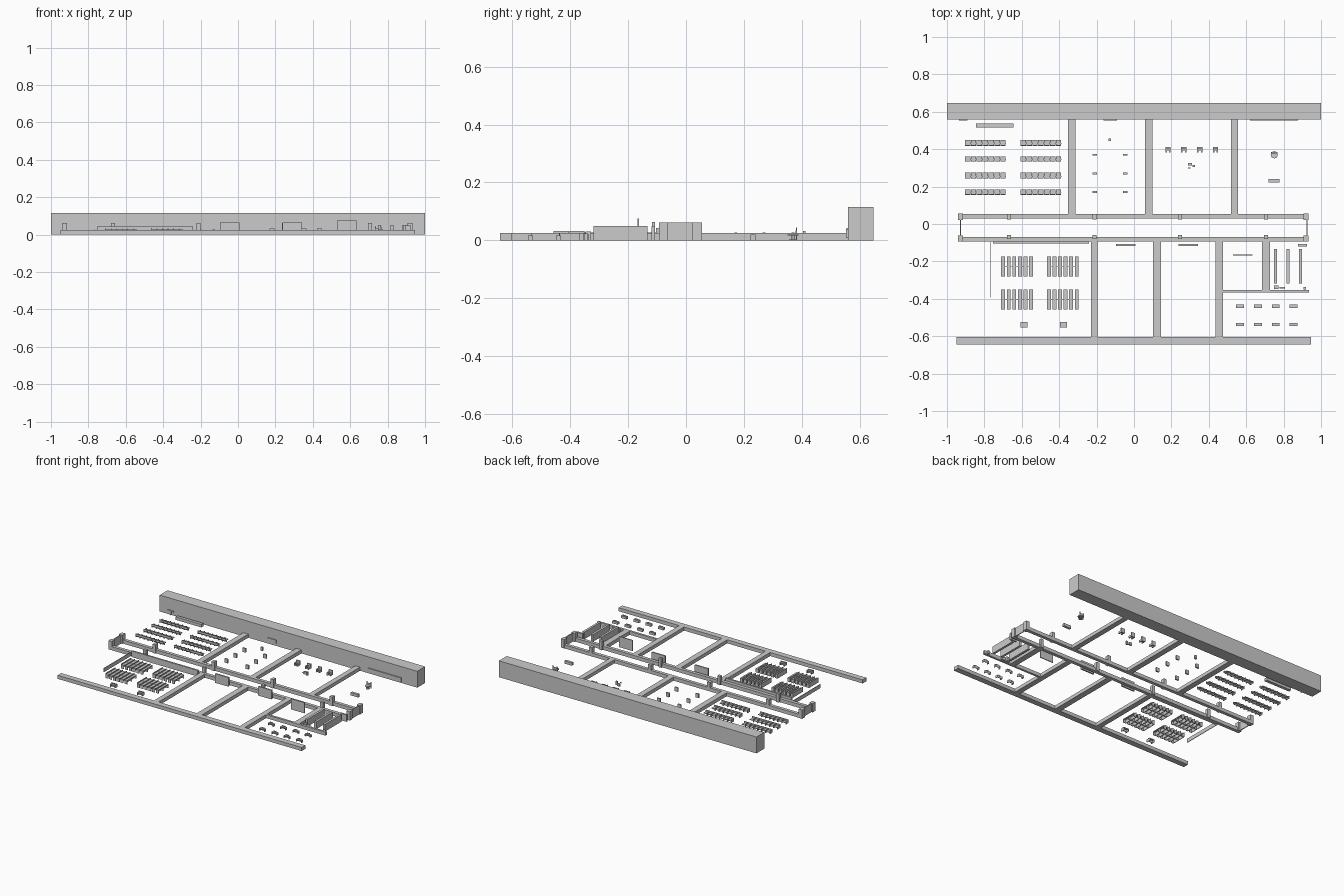
import bpy, bmesh
from mathutils import Matrix, Vector


def build(name, boxes, cyls=()):
    """One object from boxes (x0, x1, y0, y1, z0, z1) and cylinders (x, y, r, z0, z1)."""
    bm = bmesh.new()
    for x0, x1, y0, y1, z0, z1 in boxes:
        m = Matrix.Translation(((x0 + x1) / 2, (y0 + y1) / 2, (z0 + z1) / 2))
        m = m @ Matrix.Diagonal((x1 - x0, y1 - y0, z1 - z0, 1))
        bmesh.ops.create_cube(bm, size=1, matrix=m)
    for x, y, r, z0, z1 in cyls:
        bmesh.ops.create_cone(bm, cap_ends=True, segments=16, radius1=r, radius2=r, depth=z1 - z0,
                              matrix=Matrix.Translation((x, y, (z0 + z1) / 2)))
    me = bpy.data.meshes.new(name)
    bm.to_mesh(me)
    bm.free()
    ob = bpy.data.objects.new(name, me)
    bpy.context.collection.objects.link(ob)
    return ob


def table(x0, x1, y0, y1, h, t=0.004, leg=0.004):
    """Table top with two side panels."""
    return [(x0, x1, y0, y1, h - t, h),
            (x0, x0 + leg, y0, y1, 0, h - t), (x1 - leg, x1, y0, y1, 0, h - t)]


# Outer walls
build("rear_wall", [(-1, 1, 0.56, 0.647, 0, 0.115)])
build("front_wall", [(-0.95, 0.945, -0.643, -0.603, 0, 0.025)])

# Corridor walls, pillars and end doors
H = 0.025
build("corridor_rear_wall", [(-0.93, 0.93, 0.03, 0.053, 0, H)])
build("corridor_front_wall", [(-0.93, 0.93, -0.093, -0.07, 0, H)])
pillars = []
for x in (-0.669, -0.212, 0.246, 0.705):
    pillars += [(x - 0.011, x + 0.011, 0.024, 0.053, 0, 0.062),
                (x - 0.011, x + 0.011, -0.08, -0.06, 0, 0.062)]
for x in (-0.927, 0.92):
    pillars += [(x - 0.013, x + 0.013, 0.022, 0.055, 0, 0.062),
                (x - 0.013, x + 0.013, -0.093, -0.062, 0, 0.062)]
build("corridor_pillars", pillars)
build("corridor_end_doors", [(x - 0.003, x + 0.003, -0.07, 0.03, 0, 0.061) for x in (-0.927, 0.924)])

# Room partitions
build("rear_room_walls", [(a, b, 0.053, 0.56, 0, H) for a, b in ((-0.352, -0.312), (0.06, 0.1), (0.518, 0.555))])
build("front_room_walls", [(a, b, -0.603, -0.093, 0, H) for a, b in ((-0.231, -0.194), (0.102, 0.144), (0.437, 0.475))])
build("washroom_side_wall", [(0.685, 0.727, -0.353, -0.093, 0, H)])
build("washroom_front_wall", [(0.475, 0.936, -0.367, -0.352, 0, H)])

# Display boards
build("standing_boards", [(-0.095, 0.007, -0.117, -0.107, 0, 0.064),
                          (0.239, 0.341, -0.117, -0.107, 0, 0.064),
                          (0.53, 0.633, -0.168, -0.162, 0, 0.075)])
build("long_board", [(-0.755, -0.24, -0.104, -0.093, 0, 0.043)])
build("side_screen", [(-0.77, -0.766, -0.392, -0.093, 0, 0.027)])
build("wall_boards", [(0.62, 0.877, 0.553, 0.56, 0.008, 0.038),
                      (-0.163, -0.092, 0.554, 0.56, 0.02, 0.043)])
build("wall_shelf", [(-0.935, -0.89, 0.553, 0.56, 0.026, 0.032), (-0.917, -0.909, 0.553, 0.56, 0, 0.026)])

# Lecture room: counter and joined seat rows
build("lecture_counter", [(-0.845, -0.645, 0.515, 0.537, 0, 0.021)])
for x0 in (-0.904, -0.607):
    for y0, y1 in ((0.418, 0.45), (0.333, 0.362), (0.242, 0.275), (0.155, 0.184)):
        row = []
        for i in range(7):
            a = x0 + i * 0.0315
            row += [(a, a + 0.029, y0, y1, 0.009, 0.013),
                    (a, a + 0.029, y0, y0 + 0.005, 0.013, 0.024),
                    (a, a + 0.004, y0, y1, 0, 0.018)]
        row.append((x0, x0 + 0.22, y0 + 0.01, y0 + 0.014, 0, 0.011))
        build("seat_row", row)

# Study room: clusters of narrow desks with a central divider
for x0 in (-0.71, -0.465):
    for y0 in (-0.282, -0.458):
        parts = [(x0, x0 + 0.17, y0 + 0.051, y0 + 0.055, 0, 0.027)]
        for i in range(6):
            a = x0 + i * 0.0297
            parts += [(a, a + 0.021, y0, y0 + 0.107, 0.022, 0.026),
                      (a, a + 0.004, y0, y0 + 0.107, 0, 0.033),
                      (a + 0.004, a + 0.021, y0, y0 + 0.004, 0, 0.022),
                      (a + 0.004, a + 0.021, y0 + 0.103, y0 + 0.107, 0, 0.022)]
        build("desk_cluster", parts)
for x in (-0.588, -0.377):
    build("study_bench", table(x - 0.019, x + 0.019, -0.553, -0.523, 0.02)
          + [(x - 0.019, x + 0.019, -0.54, -0.536, 0, 0.026)])

# Exhibition room: upright panels
panels = []
for x in (-0.21, -0.048):
    for y in (0.37, 0.27, 0.172):
        panels += [(x - 0.012, x + 0.012, y - 0.005, y + 0.005, 0, 0.028)]
panels.append((-0.135, -0.122, 0.445, 0.456, 0, 0.026))
build("exhibit_panels", panels)

# Office: bracket-shaped workplaces and a small centre stand
for i in range(4):
    x = 0.182 + i * 0.0845
    build("office_chair", [(x - 0.014, x + 0.014, 0.404, 0.412, 0, 0.032),
                           (x - 0.014, x - 0.006, 0.382, 0.404, 0, 0.021),
                           (x + 0.006, x + 0.014, 0.382, 0.404, 0, 0.014),
                           (x - 0.006, x + 0.006, 0.394, 0.404, 0.011, 0.015)])
build("office_stand", [(0.288, 0.31, 0.314, 0.325, 0, 0.018), (0.314, 0.326, 0.306, 0.315, 0, 0.026),
                       (0.29, 0.303, 0.296, 0.301, 0.014, 0.018)])

# Lounge: round chair and low desk
build("round_chair", [(0.733, 0.768, 0.378, 0.384, 0.02, 0.034), (0.733, 0.737, 0.38, 0.384, 0, 0.044),
                      (0.764, 0.768, 0.38, 0.384, 0, 0.044)],
      [(0.75, 0.37, 0.019, 0.016, 0.021), (0.75, 0.37, 0.005, 0, 0.016), (0.75, 0.37, 0.014, 0, 0.003)])
build("lounge_desk", [(0.719, 0.777, 0.223, 0.24, 0, 0.02)])

# Washroom: stall partitions and fittings
build("stall_partitions", [(x - 0.008, x + 0.008, -0.319, -0.133, 0, 0.05) for x in (0.756, 0.823, 0.89)])
build("washroom_fittings", [(0.748, 0.772, -0.347, -0.328, 0, 0.03), (0.777, 0.807, -0.346, -0.336, 0, 0.022),
                            (0.905, 0.919, -0.35, -0.338, 0, 0.024), (0.878, 0.925, -0.12, -0.107, 0, 0.048)])

# Computer room: small desks with screens
for i in range(4):
    for y in (-0.44, -0.537):
        x = 0.567 + i * 0.0955
        build("computer_desk", table(x - 0.021, x + 0.021, y - 0.009, y + 0.009, 0.017)
              + [(x - 0.011, x + 0.011, y + 0.001, y + 0.004, 0.017, 0.024),
                 (x - 0.017, x + 0.017, y + 0.005, y + 0.008, 0, 0.013)])
